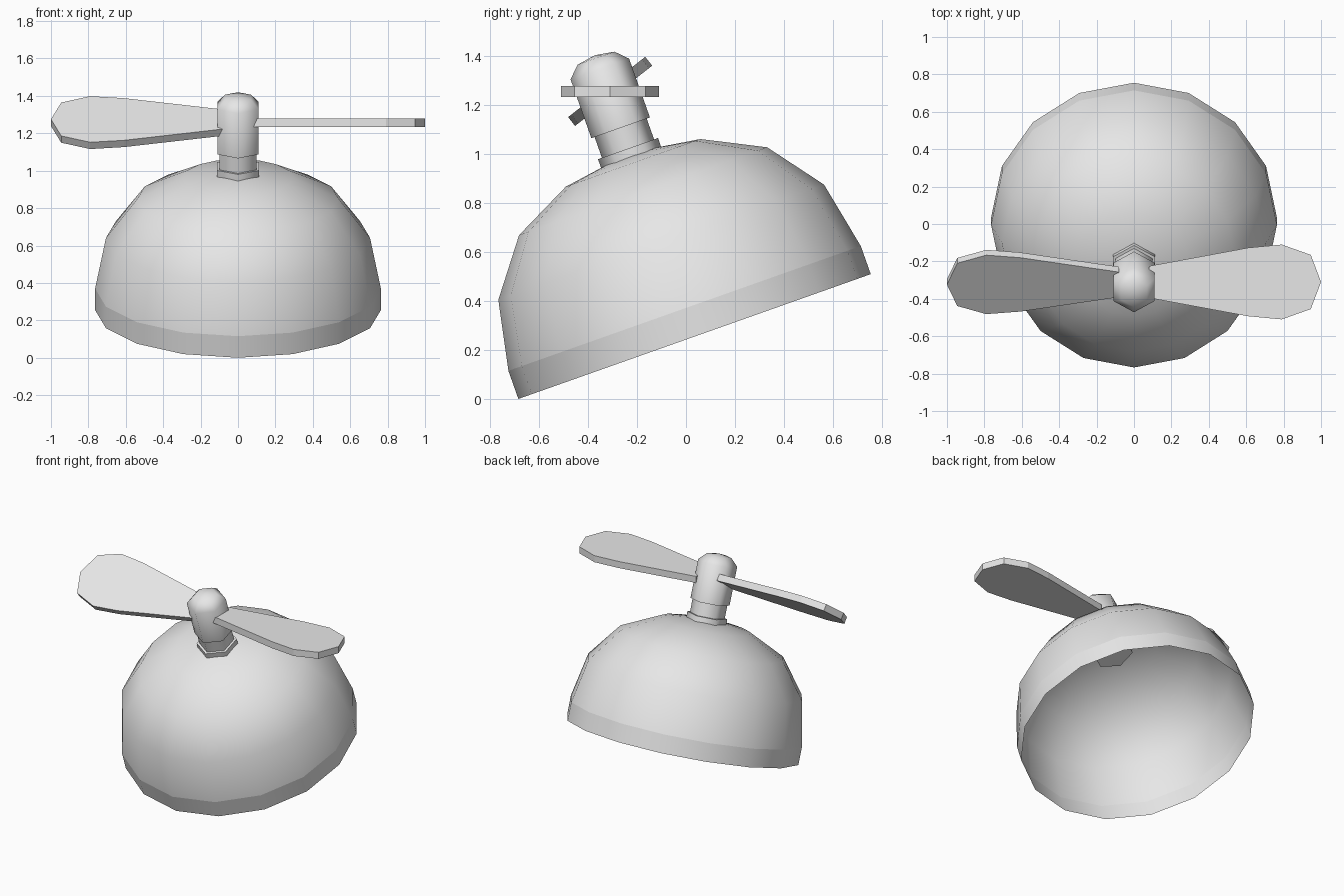
import bpy, bmesh, math
from mathutils import Matrix, Vector

if "Cube" in bpy.data.objects:
    bpy.data.objects.remove(bpy.data.objects["Cube"], do_unlink=True)

GREY = (0.8, 0.8, 0.8, 1.0)
mat = bpy.data.materials.new("plain grey")
mat.use_nodes = True
mat.diffuse_color = GREY
mat.node_tree.nodes["Principled BSDF"].inputs["Base Color"].default_value = GREY

# The cap is tipped towards the front about the centre of its rim
TILT = math.radians(19.5)
FRAME = Matrix.Translation((0, 0.035, 0.255)) @ Matrix.Rotation(TILT, 4, "X")


def finish(bm, name, matrix, sharp_angle):
    """Shade, transform and link a finished part."""
    for f in bm.faces:
        f.smooth = sharp_angle > 0
    for e in bm.edges:
        if len(e.link_faces) == 2 and e.calc_face_angle() > math.radians(sharp_angle):
            e.smooth = False
    bm.transform(matrix)
    mesh = bpy.data.meshes.new(name)
    bm.to_mesh(mesh)
    bm.free()
    mesh.materials.append(mat)
    obj = bpy.data.objects.new(name, mesh)
    bpy.context.collection.objects.link(obj)
    return obj


def lathe(name, profile, sides, sharp_angle, crease_height=None):
    """Turn a (radius, height) profile about the tilted axis, a corner on y."""
    bm = bmesh.new()
    verts = [bm.verts.new((0, r, z)) for r, z in profile]
    edges = [bm.edges.new(pair) for pair in zip(verts, verts[1:])]
    bmesh.ops.spin(bm, geom=verts + edges, cent=(0, 0, 0), axis=(0, 0, 1),
                   angle=math.tau, steps=sides, use_merge=True)
    bmesh.ops.remove_doubles(bm, verts=bm.verts[:], dist=0.0005)
    bmesh.ops.recalc_face_normals(bm, faces=bm.faces[:])
    # the open shell must face outwards
    if sum(f.normal.dot(f.calc_center_median()) for f in bm.faces) < 0:
        bmesh.ops.reverse_faces(bm, faces=bm.faces[:])
    if crease_height is not None:
        for e in bm.edges:
            if all(abs(v.co.z - crease_height) < 0.001 for v in e.verts):
                e.smooth = False
    return finish(bm, name, FRAME, sharp_angle)


# Hollow dome with a straight band at the rim
lathe("cap_dome", [(0.764, 0), (0.764, 0.122), (0.706, 0.409), (0.538, 0.63),
                   (0.292, 0.753), (0, 0.797)], 16, 60, crease_height=0.122)

# Six-sided collar, stem and hub on the dome's axis
lathe("collar", [(0, 0.73), (0.13, 0.73), (0.13, 0.815), (0, 0.815)], 6, 61)
lathe("stem", [(0, 0.8), (0.113, 0.8), (0.113, 0.92), (0, 0.92)], 6, 61)
lathe("hub", [(0, 0.905), (0.127, 0.905), (0.127, 1.16), (0.08, 1.207),
              (0, 1.22)], 6, 61)

# Two rounded blades, pitched opposite ways
HALF = [(0.08, 0.085), (0.61, 0.183), (0.79, 0.2), (0.945, 0.145)]
OUTLINE = [(x, -w) for x, w in HALF] + [(1.0, 0)] + [(x, w) for x, w in reversed(HALF)]
THICK = 0.046
CENTRE = Matrix.Translation((0, -0.31, 1.257))


def blade(name, matrix):
    bm = bmesh.new()
    face = bm.faces.new([bm.verts.new((x, y, -THICK / 2)) for x, y in OUTLINE])
    top = bmesh.ops.extrude_face_region(bm, geom=[face])["geom"]
    bmesh.ops.translate(bm, vec=Vector((0, 0, THICK)),
                        verts=[g for g in top if isinstance(g, bmesh.types.BMVert)])
    bmesh.ops.recalc_face_normals(bm, faces=bm.faces[:])
    return finish(bm, name, CENTRE @ matrix, 0)


blade("left_blade", Matrix.Identity(4))
blade("right_blade", Matrix.Rotation(math.radians(38), 4, "X") @ Matrix.Rotation(math.pi, 4, "Z"))
